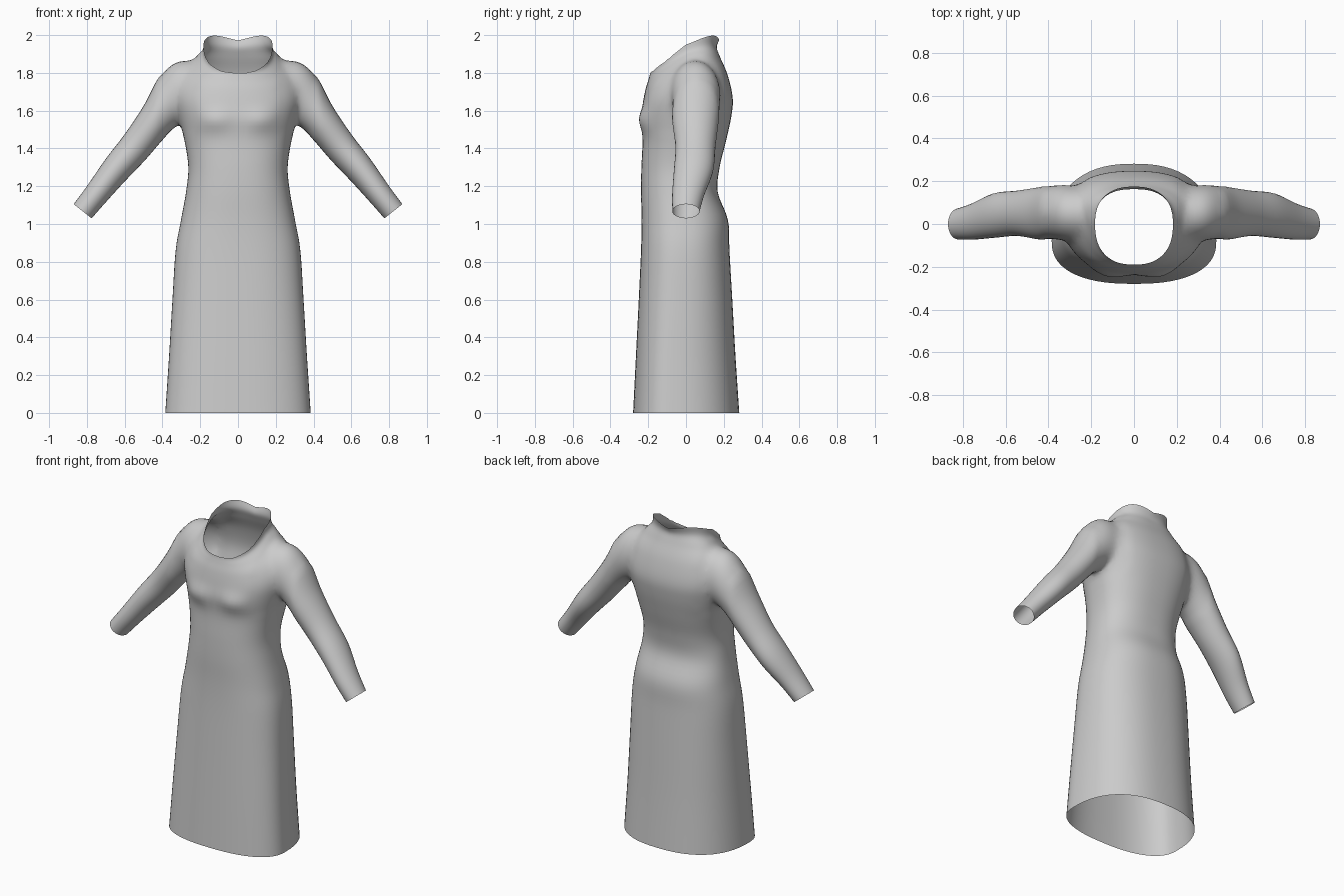
import bpy, bmesh, math
from mathutils import Vector

if "Cube" in bpy.data.objects:
    bpy.data.objects.remove(bpy.data.objects["Cube"])

cloth = bpy.data.materials.new("grey cloth")
cloth.diffuse_color = (0.6, 0.6, 0.6, 1)
cloth.use_nodes = True
cloth.node_tree.nodes["Principled BSDF"].inputs["Base Color"].default_value = cloth.diffuse_color


def spline(rows, steps):
    """Catmull-Rom interpolation of rows of section parameters."""
    out = []
    for i in range(len(rows) - 1):
        p = [rows[max(0, min(len(rows) - 1, i + k))] for k in (-1, 0, 1, 2)]
        for j in range(steps):
            t = j / steps
            out.append([0.5 * (2 * b + (c - a) * t + (2 * a - 5 * b + 4 * c - d) * t * t
                               + (3 * b - a - 3 * c + d) * t ** 3) for a, b, c, d in zip(*p)])
    return out + [list(rows[-1])]


def loft(name, rings):
    """Closed tube through rings; end caps get slot 1 so they can be opened later."""
    bm = bmesh.new()
    vs = [[bm.verts.new(co) for co in r] for r in rings]
    n = len(rings[0])
    for a, b in zip(vs, vs[1:]):
        for i in range(n):
            bm.faces.new((a[i], a[(i + 1) % n], b[(i + 1) % n], b[i]))
    for cap in (vs[0], vs[-1]):
        bm.faces.new(cap).material_index = 1
    bmesh.ops.recalc_face_normals(bm, faces=bm.faces)
    me = bpy.data.meshes.new(name)
    bm.to_mesh(me)
    bm.free()
    me.materials.append(cloth)
    me.materials.append(cloth)
    ob = bpy.data.objects.new(name, me)
    bpy.context.collection.objects.link(ob)
    return ob


def spow(v, e):
    return math.copysign(abs(v) ** e, v)


# Body: half width, front y, back y, y of widest point, z at front / side / back
body_rows = [
    (.385, -.280, .282, -.08, 0, 0, 0),
    (.365, -.265, .262, -.07, .30, .30, .30),
    (.347, -.250, .245, -.05, .60, .60, .60),
    (.330, -.238, .230, -.03, .86, .86, .86),
    (.302, -.235, .222, -.02, 1.02, 1.02, 1.02),
    (.275, -.238, .168, -.02, 1.17, 1.17, 1.17),
    (.263, -.236, .178, -.02, 1.30, 1.30, 1.30),
    (.283, -.230, .212, 0, 1.44, 1.44, 1.44),
    (.315, -.235, .240, .02, 1.56, 1.56, 1.57),
    (.335, -.228, .247, .03, 1.64, 1.70, 1.67),
    (.300, -.215, .220, .04, 1.71, 1.82, 1.79),
    (.235, -.200, .180, .03, 1.76, 1.875, 1.885),
    (.190, -.193, .163, .01, 1.785, 1.91, 1.935),
    (.182, -.190, .175, 0, 1.80, 1.95, 1.972),
]
rings = []
N = 64
for w, yf, yb, yc, zf, zs, zb in spline(body_rows, 5):
    ring = []
    for i in range(N):
        a = 2 * math.pi * i / N
        c, s = spow(math.cos(a), .83), spow(math.sin(a), .83)
        x = w * c
        y = yc + s * (yb - yc if s > 0 else yc - yf)
        z = zs + abs(s) * ((zb if s > 0 else zf) - zs)
        if s > 0:   # raised corners of the collar
            z += .03 * abs(math.sin(2 * a)) * max(0, min(1, (zs - 1.87) / .08))
        else:       # chest muscles
            y -= .024 * abs(s) * math.exp(-((abs(x) - .13) / .09) ** 2 - ((z - 1.55) / .06) ** 2)
        ring.append((x, y, z))
    rings.append(ring)
robe = loft("robe", rings)

# Sleeve: upper edge x, z, lower edge x, z, y centre, y radius
sleeve_rows = [
    (.22, 1.865, .17, 1.56, .045, .12),
    (.33, 1.865, .25, 1.53, .05, .135),
    (.42, 1.775, .315, 1.52, .055, .130),
    (.50, 1.625, .39, 1.455, .05, .122),
    (.60, 1.475, .49, 1.34, .05, .106),
    (.70, 1.345, .60, 1.225, .04, .104),
    (.80, 1.20, .70, 1.115, .012, .085),
    (.87, 1.105, .775, 1.03, 0, .072),
]
for side, name in ((1, "left_sleeve"), (-1, "right_sleeve")):
    rings = []
    for ux, uz, lx, lz, yc, r in spline(sleeve_rows, 5):
        top, low = Vector((ux, yc, uz)), Vector((lx, yc, lz))
        mid, half = (top + low) / 2, (top - low) / 2
        ring = []
        for i in range(32):
            a = 2 * math.pi * i / 32
            p = mid + half * math.sin(a) + Vector((0, r * math.cos(a), 0))
            ring.append((side * p.x, p.y, p.z))
        rings.append(ring)
    sleeve = loft(name, rings)
    # Join the sleeve to the body
    mod = robe.modifiers.new("join", 'BOOLEAN')
    mod.operation, mod.solver, mod.object = 'UNION', 'EXACT', sleeve
    bpy.context.view_layer.objects.active = robe
    bpy.ops.object.modifier_apply(modifier=mod.name)
    bpy.data.objects.remove(sleeve)

# Open the neck, hem and cuffs, then soften the shoulder joins
bm = bmesh.new()
bm.from_mesh(robe.data)
caps = [f for f in bm.faces if f.material_index == 1 or len(f.verts) > 14]
bmesh.ops.delete(bm, geom=caps, context='FACES')
bmesh.ops.remove_doubles(bm, verts=bm.verts, dist=.004)
for k in range(8):
    zone = [v for v in bm.verts if .21 < abs(v.co.x) < .42 and v.co.z > 1.47 and not v.is_boundary]
    bmesh.ops.smooth_vert(bm, verts=zone, factor=.5, use_axis_x=True, use_axis_y=True, use_axis_z=True)
bm.to_mesh(robe.data)
bm.free()
while len(robe.data.materials) > 1:
    robe.data.materials.pop()
bpy.ops.object.select_all(action='DESELECT')
robe.select_set(True)
bpy.context.view_layer.objects.active = robe
bpy.ops.object.shade_smooth_by_angle(angle=math.radians(50))
